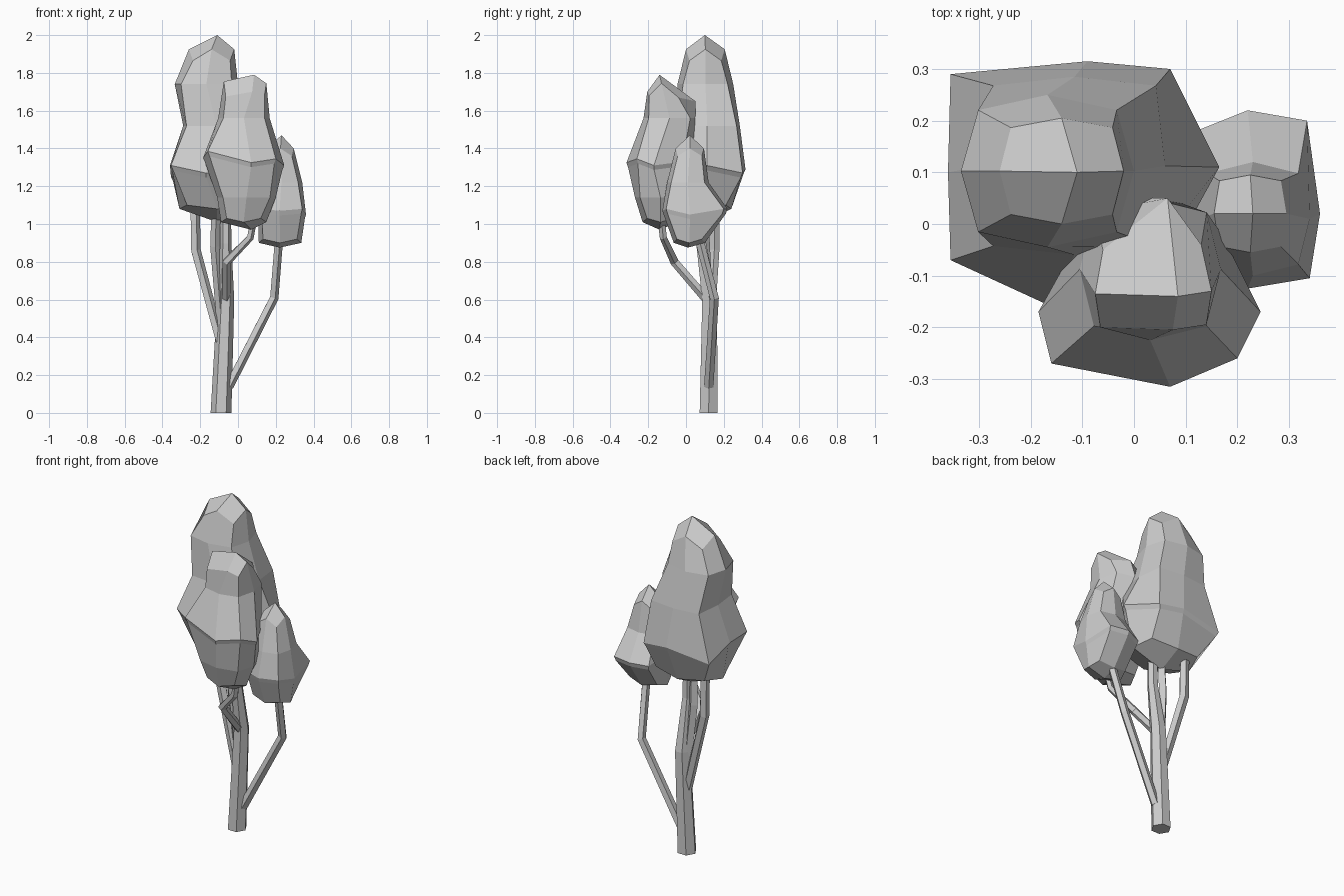
import bpy, bmesh, math
from mathutils import Vector


def loft(name, rings, start=None, end=None):
    """Skin a stack of equal rings; close ends with quads around a tip, or a flat cap."""
    bm = bmesh.new()
    loops = [[bm.verts.new(p) for p in r] for r in rings]
    n = len(loops[0])
    for a, b in zip(loops, loops[1:]):
        for i in range(n):
            j = (i + 1) % n
            bm.faces.new((a[i], a[j], b[j], b[i]))
    for loop, tip in ((loops[0], start), (loops[-1], end)):
        if tip is None:
            bm.faces.new(loop)
        else:
            v = bm.verts.new(tip)
            for i in range(0, n, 2):
                bm.faces.new((loop[i], loop[i + 1], loop[(i + 2) % n], v))
    bmesh.ops.recalc_face_normals(bm, faces=bm.faces)
    me = bpy.data.meshes.new(name)
    bm.to_mesh(me)
    bm.free()
    ob = bpy.data.objects.new(name, me)
    bpy.context.collection.objects.link(ob)
    return ob


def box_ring(z, x0, x1, y0, y1, diag=0.8, dz=0.0):
    """Eight-sided ring filling an x and y range; dz shifts the four corners."""
    pts = []
    for k in range(8):
        f = diag * math.sqrt(2) if k % 2 else 1
        c, s = math.cos(k * math.pi / 4) * f, math.sin(k * math.pi / 4) * f
        pts.append(Vector(((x0 + x1) / 2 + c * (x1 - x0) / 2,
                           (y0 + y1) / 2 + s * (y1 - y0) / 2, z + dz * (k % 2))))
    return pts


def crown(name, tip, upper, skirt, lower, base):
    """Leaf mass: domed top, flared skirt with a small lip, tucked-in belly."""
    skirt = [Vector(p) for p in skirt]
    mid = sum(skirt, Vector()) / len(skirt)
    lip = [mid + (p - mid) * 0.95 + Vector((0, 0, -0.025)) for p in skirt]
    return loft(name, upper + [skirt, lip] + lower, tip, base)


def limb(name, path, sides):
    """Tapered limb along (x, y, z, radius) points."""
    pts = [Vector(p[:3]) for p in path]
    rings = []
    for i, p in enumerate(pts):
        d = (pts[min(i + 1, len(pts) - 1)] - pts[max(i - 1, 0)]).normalized()
        if i == 0 and p.z == 0:
            d = Vector((0, 0, 1))
        u = Vector((0, 1, 0)).cross(d).normalized()
        v = d.cross(u)
        rings.append([p + path[i][3] * (u * math.cos(a) + v * math.sin(a))
                      for a in (2 * math.pi * k / sides for k in range(sides))])
    return loft(name, rings)


# Leaf crowns
crown("tall_crown", (-0.11, 0.10, 2.0),
      [box_ring(1.925, -0.26, -0.02, 0.0, 0.205, 0.82, -0.06),
       box_ring(1.74, -0.335, 0.0, -0.045, 0.25),
       box_ring(1.52, -0.29, 0.06, -0.06, 0.285, 0.9)],
      [(0.165, 0.11, 1.31), (0.07, 0.30, 1.27), (-0.09, 0.315, 1.29), (-0.355, 0.29, 1.25),
       (-0.36, 0.10, 1.31), (-0.355, -0.07, 1.31), (-0.17, -0.155, 1.27), (0.05, -0.10, 1.28)],
      [box_ring(1.08, -0.31, 0.09, -0.05, 0.24, 0.8, 0.02)],
      (-0.11, 0.10, 1.01))

crown("front_crown", (0.085, -0.14, 1.79),
      [[(0.15, -0.13, 1.745), (0.13, -0.04, 1.67), (0.065, 0.05, 1.65), (-0.06, -0.05, 1.68),
        (-0.075, -0.135, 1.755), (-0.065, -0.2, 1.675), (0.075, -0.205, 1.70), (0.14, -0.195, 1.68)],
       box_ring(1.56, -0.105, 0.168, -0.225, 0.05)],
      [(0.245, -0.17, 1.31), (0.17, -0.02, 1.33), (0.065, 0.05, 1.35), (-0.08, -0.04, 1.34),
       (-0.185, -0.17, 1.35), (-0.16, -0.27, 1.385), (0.07, -0.315, 1.325), (0.20, -0.26, 1.345)],
      [box_ring(1.14, -0.11, 0.20, -0.27, 0.0),
       box_ring(1.01, -0.09, 0.15, -0.23, -0.04, 0.75, 0.02)],
      (0.07, -0.14, 0.97))

crown("side_crown", (0.23, 0.02, 1.47),
      [box_ring(1.40, 0.155, 0.295, -0.055, 0.095, 0.85, -0.04),
       box_ring(1.22, 0.12, 0.34, -0.10, 0.12)],
      [(0.36, 0.02, 1.05), (0.335, 0.20, 1.08), (0.22, 0.22, 1.08), (0.12, 0.18, 1.07),
       (0.10, 0.04, 1.10), (0.12, -0.10, 1.08), (0.22, -0.125, 1.07), (0.34, -0.105, 1.08)],
      [box_ring(0.90, 0.11, 0.335, -0.065, 0.10, 0.8, 0.02)],
      (0.22, 0.01, 0.875))

# Trunk and its four branches
limb("trunk", [(-0.09, 0.12, 0, 0.055), (-0.065, 0.125, 0.6, 0.045),
               (-0.065, 0.08, 0.9, 0.03), (-0.065, 0.075, 1.1, 0.028)], 6)
limb("middle_branch", [(-0.09, 0.12, 0.5, 0.025), (-0.12, 0.10, 0.88, 0.027),
                       (-0.115, 0.09, 1.1, 0.025)], 4)
limb("left_branch", [(-0.09, 0.12, 0.36, 0.026), (-0.225, 0.15, 0.86, 0.028),
                     (-0.23, 0.15, 1.12, 0.027)], 5)
limb("right_branch", [(-0.05, 0.12, 0.14, 0.026), (0.19, 0.15, 0.61, 0.025),
                      (0.215, 0.07, 0.92, 0.024)], 5)
limb("front_branch", [(-0.065, 0.11, 0.6, 0.025), (-0.06, -0.06, 0.8, 0.024),
                      (0.065, -0.12, 0.93, 0.02), (0.08, -0.13, 1.02, 0.02)], 5)
